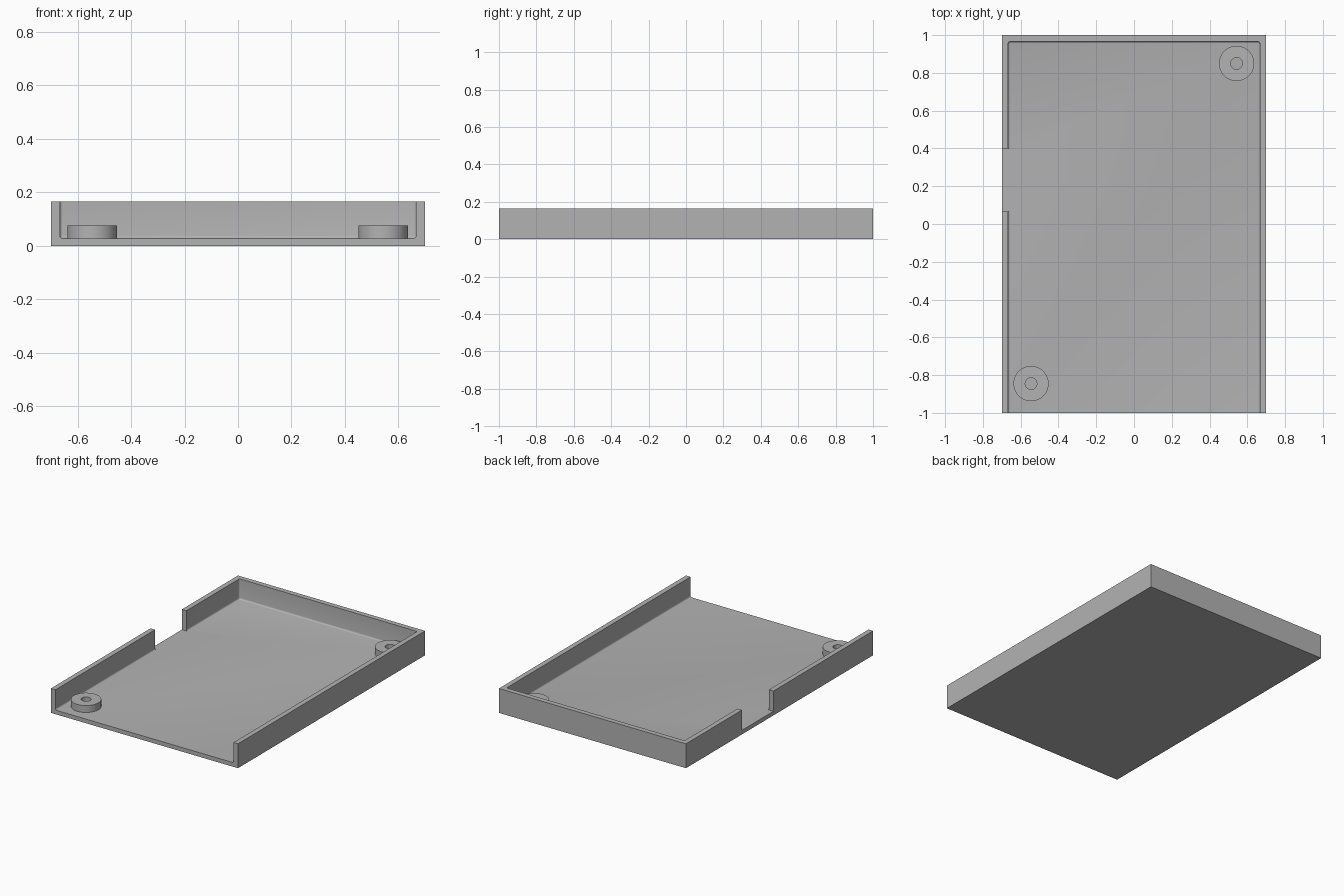
import bpy, bmesh, math
from mathutils import Matrix, Vector

cube = bpy.data.objects.get("Cube")
if cube:
    bpy.data.objects.remove(cube, do_unlink=True)

HALF_X, HALF_Y, HEIGHT = 0.70, 1.0, 0.165
FLOOR, WALL, FILLET = 0.028, 0.034, 0.01

grey = bpy.data.materials.new("plain grey")
grey.use_nodes = True
colour = (0.45, 0.45, 0.45, 1)
grey.diffuse_color = colour
grey.node_tree.nodes["Principled BSDF"].inputs["Base Color"].default_value = colour


def add_object(name, bm):
    bmesh.ops.recalc_face_normals(bm, faces=bm.faces)
    mesh = bpy.data.meshes.new(name)
    bm.to_mesh(mesh)
    bm.free()
    mesh.materials.append(grey)
    obj = bpy.data.objects.new(name, mesh)
    bpy.context.collection.objects.link(obj)
    return obj


def box(low, high):
    low, high = Vector(low), Vector(high)
    bm = bmesh.new()
    bmesh.ops.create_cube(bm, size=1, matrix=Matrix.Translation((low + high) / 2)
                          @ Matrix.Diagonal((high - low).to_4d()))
    return bm


def select_and_smooth(obj):
    bpy.ops.object.select_all(action='DESELECT')
    obj.select_set(True)
    bpy.context.view_layer.objects.active = obj
    bpy.ops.object.shade_smooth_by_angle(angle=math.radians(35))


# Tray block, hollowed out and open at the front
tray = add_object("tray", box((-HALF_X, -HALF_Y, 0), (HALF_X, HALF_Y, HEIGHT)))

# Cavity with softly rounded inner corners
bm = box((-HALF_X + WALL, -HALF_Y - 0.2, FLOOR), (HALF_X - WALL, HALF_Y - WALL, 0.4))
rounded = [e for e in bm.edges
           if all(v.co.y > 0 for v in e.verts) and any(v.co.z < 0.1 for v in e.verts)
           or all(v.co.z < 0.1 for v in e.verts) and e.verts[0].co.x == e.verts[1].co.x]
bmesh.ops.bevel(bm, geom=rounded, offset=FILLET, segments=4, profile=0.5, affect='EDGES')
cavity = add_object("cavity_cutter", bm)

# Gap in one side wall, down to the floor
gap = add_object("side_gap_cutter", box((-HALF_X - 0.1, 0.065, FLOOR), (-HALF_X + 0.05, 0.40, 0.4)))

bpy.context.view_layer.objects.active = tray
for cutter in (cavity, gap):
    cutter.hide_render = True
    cut = tray.modifiers.new("cut", 'BOOLEAN')
    cut.operation, cut.solver, cut.object = 'DIFFERENCE', 'EXACT', cutter
    bpy.ops.object.modifier_apply(modifier=cut.name)
    bpy.data.objects.remove(cutter, do_unlink=True)
select_and_smooth(tray)


# Ring-shaped screw bosses standing on the floor in opposite corners
def boss(name, x, y, outer=0.093, inner=0.031, top=0.075):
    bm = bmesh.new()
    profile = [(outer, FLOOR), (outer, top), (inner, top), (inner, FLOOR)]
    verts = [bm.verts.new((r, 0, z)) for r, z in profile]
    edges = [bm.edges.new(pair) for pair in zip(verts, verts[1:])]
    bmesh.ops.spin(bm, geom=verts + edges, axis=(0, 0, 1), cent=(0, 0, 0),
                   angle=math.tau, steps=64)
    bmesh.ops.remove_doubles(bm, verts=bm.verts, dist=0.0001)
    obj = add_object(name, bm)
    # Open shell: make sure the rim faces up
    if max(obj.data.polygons, key=lambda p: abs(p.normal.z)).normal.z < 0:
        obj.data.flip_normals()
    obj.location = (x, y, 0)
    select_and_smooth(obj)


boss("back_left_boss", 0.543, 0.85)
boss("front_right_boss", -0.545, -0.845)
